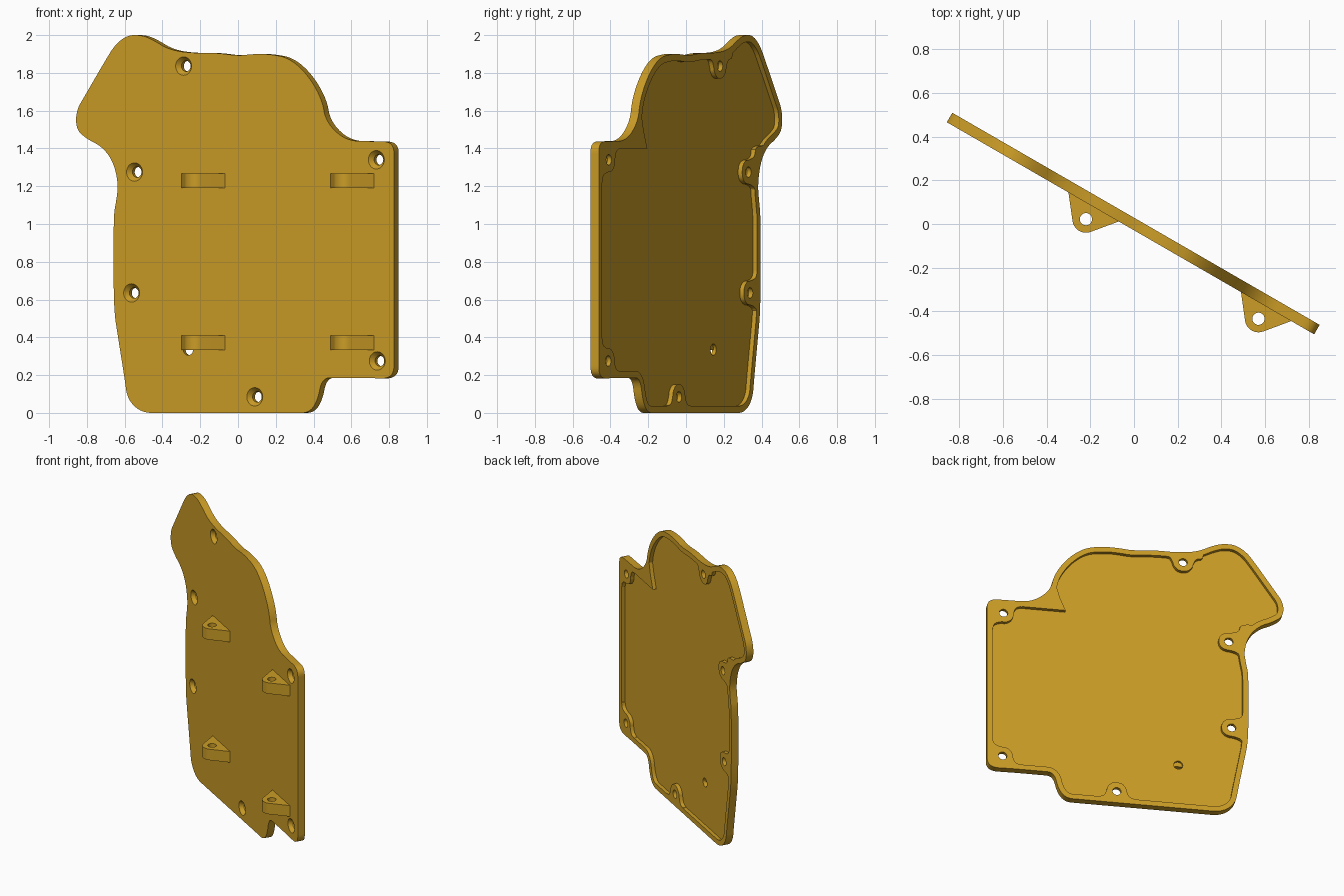
import bpy, bmesh, math
from mathutils import Matrix

if "Cube" in bpy.data.objects:
    bpy.data.objects.remove(bpy.data.objects["Cube"])

TILT = Matrix.Rotation(math.radians(-30), 4, 'Z')
HALF = 0.025          # half the plate thickness
RIM = 0.036           # rim width on the back

gold = bpy.data.materials.new("ochre_gold")
gold.diffuse_color = (0.60, 0.335, 0.02, 1)
gold.use_nodes = True
gold.node_tree.nodes["Principled BSDF"].inputs["Base Color"].default_value = gold.diffuse_color


def loft(name, rings, place):
    """Closed solid through rings of equal length; place maps (a, b, depth) to a position."""
    bm = bmesh.new()
    loops = [[bm.verts.new(place(a, b, d)) for a, b in pts] for pts, d in rings]
    n = len(loops[0])
    for lo, hi in zip(loops, loops[1:]):
        for i in range(n):
            bm.faces.new((lo[i], lo[(i + 1) % n], hi[(i + 1) % n], hi[i]))
    bm.faces.new(loops[0])
    bm.faces.new(loops[-1])
    bmesh.ops.recalc_face_normals(bm, faces=bm.faces)
    me = bpy.data.meshes.new(name)
    bm.to_mesh(me)
    bm.free()
    me.materials.append(gold)
    ob = bpy.data.objects.new(name, me)
    bpy.context.collection.objects.link(ob)
    return ob


def upright(a, b, d):
    return (a, d, b)


def flat(a, b, d):
    return (a, b, d)


def circle(cx, cy, r, n=32):
    return [(cx + r * math.cos(2 * math.pi * i / n),
             cy + r * math.sin(2 * math.pi * i / n)) for i in range(n)]


def rounded(pts, times):
    """Corner cutting turns a control polygon into a smooth closed outline."""
    for _ in range(times):
        out = []
        for (ax, ay), (bx, by) in zip(pts, pts[1:] + pts[:1]):
            out += [(ax * .75 + bx * .25, ay * .75 + by * .25),
                    (ax * .25 + bx * .75, ay * .25 + by * .75)]
        pts = out
    return pts


def inset(pts, w):
    out = []
    for i, (x, y) in enumerate(pts):
        (px, py), (nx, ny) = pts[i - 1], pts[(i + 1) % len(pts)]
        tx, ty = nx - px, ny - py
        l = math.hypot(tx, ty)
        out.append((x - ty / l * w, y + tx / l * w))
    return out


def subtract(target, cutter):
    mod = target.modifiers.new("cut", 'BOOLEAN')
    mod.operation = 'DIFFERENCE'
    mod.solver = 'EXACT'
    mod.object = cutter
    bpy.context.view_layer.objects.active = target
    bpy.ops.object.modifier_apply(modifier=mod.name)
    bpy.data.objects.remove(cutter, do_unlink=True)


def finish(ob):
    bpy.ops.object.select_all(action='DESELECT')
    ob.select_set(True)
    bpy.context.view_layer.objects.active = ob
    bpy.ops.object.shade_smooth_by_angle(angle=math.radians(30))


# Plate outline, counter-clockwise: front-face x and z
front = [(-.51, 0), (-.40, 0), (.30, 0), (.375, 0), (.42, .06), (.445, .185), (.52, .185),
         (.68, .185), (.825, .18), (.825, .31), (.825, 1.32), (.825, 1.435), (.71, 1.438),
         (.57, 1.44), (.465, 1.54), (.445, 1.66), (.37, 1.79), (.27, 1.88), (.16, 1.9),
         (.08, 1.9), (0, 1.89), (-.12, 1.907), (-.26, 1.905), (-.37, 1.925), (-.45, 1.975),
         (-.51, 2.0), (-.585, 2.0), (-.65, 1.95), (-.70, 1.87), (-.81, 1.68), (-.857, 1.60),
         (-.857, 1.50), (-.80, 1.45), (-.72, 1.41), (-.66, 1.33), (-.633, 1.21),
         (-.645, 1.12), (-.658, 1.05), (-.658, .85), (-.658, .55), (-.635, .40),
         (-.60, .18), (-.585, .07)]
outline = rounded([((x + .0125) / .866, z) for x, z in front], 3)
plate = loft("cover_plate", [(outline, -HALF), (outline, HALF)], upright)

# Recess on the back, leaving a rim, an ear at upper right and screw bosses
recess = inset(outline, RIM)
pocket = loft("pocket", [(recess, 0.0), (recess, 0.06)], upright)
ear = [(.453, 1.4), (1.1, 1.4), (1.1, 1.7), (.53, 1.7), (.515, 1.58), (.49, 1.49)]
subtract(pocket, loft("ear", [(ear, -.1), (ear, .1)], upright))

# Bosses: hole position, direction to the rim, distance to the rim
bosses = [(-.318, 1.836, 90, .04), (-.618, 1.275, 180, .075), (-.636, .635, 180, .075),
          (.86, 1.34, 0, .07), (.86, 1.34, 90, .06), (.866, .275, 0, .065),
          (.866, .275, -90, .055), (.117, .085, -90, .048)]
for u, z, ang, rim in bosses:
    half = [(.14, rim + .2), (.14, rim), (.085, rim - .005), (.066, rim - .05),
            (.062, -.03), (.03, -.066)]
    bell = rounded(half + [(-a, b) for a, b in reversed(half)], 2)
    c, s = math.cos(math.radians(ang - 90)), math.sin(math.radians(ang - 90))
    pts = [(u + a * c - b * s, z + a * s + b * c) for a, b in bell]
    subtract(pocket, loft("boss", [(pts, -.1), (pts, .1)], upright))
subtract(plate, pocket)

# Countersunk screw holes
for u, z in sorted({(b[0], b[1]) for b in bosses}):
    subtract(plate, loft("screw_hole", [(circle(u, z, .053), -.03), (circle(u, z, .028), 0),
                                        (circle(u, z, .028), .04)], upright))
# Plain cable hole
subtract(plate, loft("cable_hole", [(circle(-.29, .335, .03), -.05),
                                    (circle(-.29, .335, .03), .05)], upright))
plate.data.transform(TILT)
finish(plate)

# Four hinge lugs on the front: tangent tab around a vertical pin hole
cx, cy, r = -.22, .022, .062
arc = [(cx + r * math.cos(math.radians(t)), cy + r * math.sin(math.radians(t)))
       for t in range(186, 293, 8)]
tab = [(-.295, .152), (-.30, .144)] + arc + [(-.07, .0115), (-.065, .02)]
for side, (dx, dy) in (("left", (0, 0)), ("right", (.79, -.456))):
    for level, z in (("lower", .332), ("upper", 1.19)):
        pts = [(x + dx, y + dy) for x, y in tab]
        lug = loft(f"{level}_{side}_lug", [(pts, z), (pts, z + .078)], flat)
        pin = circle(cx + dx, cy + dy, .028)
        subtract(lug, loft("pin_hole", [(pin, z - .1), (pin, z + .2)], flat))
        finish(lug)
